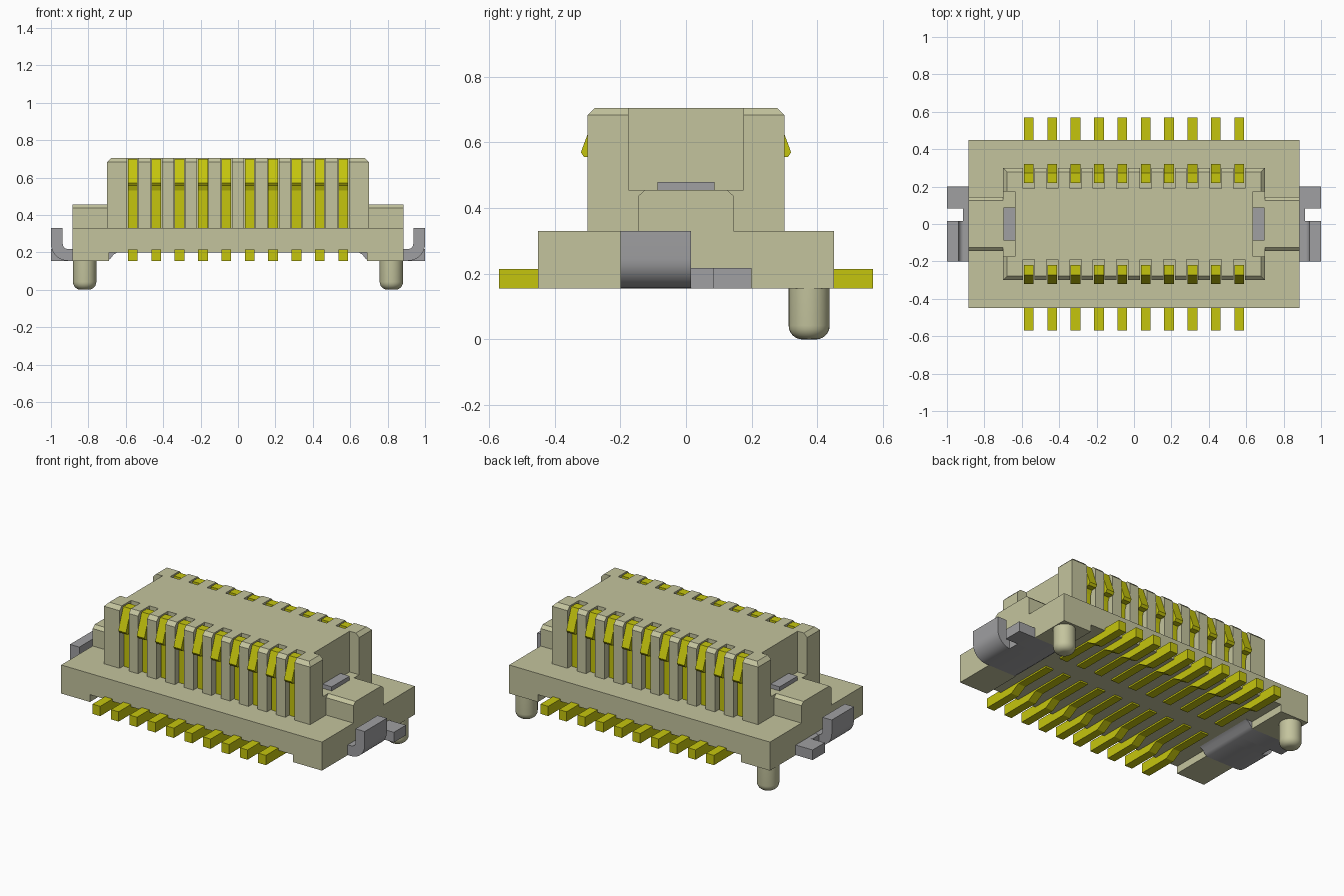
import bpy, bmesh, math
from mathutils import Matrix, Vector

cube = bpy.data.objects.get("Cube")
if cube:
    bpy.data.objects.remove(cube, do_unlink=True)


def material(name, rgb):
    m = bpy.data.materials.new(name)
    m.use_nodes = True
    m.diffuse_color = (*rgb, 1)
    m.node_tree.nodes["Principled BSDF"].inputs["Base Color"].default_value = (*rgb, 1)
    return m


BEIGE = material("beige plastic", (0.55, 0.55, 0.34))
GOLD = material("yellow metal", (0.56, 0.56, 0.004))
GREY = material("grey metal", (0.35, 0.35, 0.36))


def add_box(bm, x0, x1, y0, y1, z0, z1):
    mat = Matrix.Translation(((x0 + x1) / 2, (y0 + y1) / 2, (z0 + z1) / 2)) \
        @ Matrix.Diagonal((x1 - x0, y1 - y0, z1 - z0, 1))
    return bmesh.ops.create_cube(bm, size=1, matrix=mat)["verts"]


def add_prism(bm, points, a0, a1, axis):
    """Extrude a profile: axis 'x' takes (y, z) points, axis 'y' takes (x, z) points."""
    def place(p, a):
        return (a, p[0], p[1]) if axis == "x" else (p[0], a, p[1])
    face = bm.faces.new([bm.verts.new(place(p, a0)) for p in points])
    ext = bmesh.ops.extrude_face_region(bm, geom=[face])["geom"]
    verts = [v for v in ext if isinstance(v, bmesh.types.BMVert)]
    shift = Vector((a1 - a0, 0, 0)) if axis == "x" else Vector((0, a1 - a0, 0))
    bmesh.ops.translate(bm, verts=verts, vec=shift)


def finish(bm, name, mat, smooth=False):
    bmesh.ops.recalc_face_normals(bm, faces=bm.faces)
    mesh = bpy.data.meshes.new(name)
    bm.to_mesh(mesh)
    bm.free()
    if mat:
        mesh.materials.append(mat)
    ob = bpy.data.objects.new(name, mesh)
    bpy.context.collection.objects.link(ob)
    if smooth:
        activate(ob)
        bpy.ops.object.shade_smooth_by_angle(angle=math.radians(35))
    return ob


def activate(ob):
    bpy.ops.object.select_all(action="DESELECT")
    ob.select_set(True)
    bpy.context.view_layer.objects.active = ob


PITCH = [(i - 4.5) * 0.125 for i in range(10)]

# Base slab, with a foot under each corner
bm = bmesh.new()
add_box(bm, -0.885, 0.885, -0.45, 0.45, 0.2, 0.33)
finish(bm, "base", BEIGE)
for sx, side in ((1, "left"), (-1, "right")):
    for sy, end in ((-1, "front"), (1, "back")):
        bm = bmesh.new()
        add_box(bm, *sorted((sx * 0.69, sx * 0.885)), *sorted((sy * 0.2, sy * 0.45)), 0.155, 0.2)
        finish(bm, f"base_foot_{end}_{side}", BEIGE)

# Tower with chamfered top rim
bm = bmesh.new()
add_box(bm, -0.7, 0.7, -0.3, 0.3, 0.33, 0.705)
rim = [e for e in bm.edges if all(v.co.z > 0.7 for v in e.verts)]
bmesh.ops.bevel(bm, geom=rim, offset=0.022, segments=1, affect="EDGES")
tower = finish(bm, "tower", BEIGE)

# Contact slots and end notches cut out of the tower
bm = bmesh.new()
for x in PITCH:
    for s in (-1, 1):
        add_box(bm, x - 0.031, x + 0.031, *sorted((s * 0.19, s * 0.4)), 0.3, 0.8)
for s in (-1, 1):
    add_box(bm, *sorted((s * 0.635, s * 0.8)), -0.175, 0.175, 0.455, 0.8)
cutter = finish(bm, "slot_cutter", None)
cutter.hide_render = True
mod = tower.modifiers.new("slots", "BOOLEAN")
mod.operation, mod.solver, mod.object = "DIFFERENCE", "EXACT", cutter
activate(tower)
bpy.ops.object.modifier_apply(modifier=mod.name)
bpy.data.objects.remove(cutter, do_unlink=True)

# Contact: sprung upright blade plus solder tail
bm = bmesh.new()
blade = [(0.22, 0.25), (0.22, 0.7), (0.272, 0.7), (0.32, 0.57), (0.31, 0.555),
         (0.275, 0.555), (0.265, 0.53), (0.265, 0.25)]
tail = [(0.57, 0.155), (0.57, 0.215), (0.06, 0.215), (0.06, 0.19), (0.3, 0.19),
        (0.36, 0.155)]
add_prism(bm, blade, -0.026, 0.026, "x")
add_prism(bm, tail, -0.026, 0.026, "x")
first = finish(bm, "contact", GOLD)
contact_mesh = first.data
bpy.data.objects.remove(first)
for row, angle in (("back", 0), ("front", math.pi)):
    for i, x in enumerate(PITCH):
        ob = bpy.data.objects.new(f"contact_{row}_{i + 1}", contact_mesh)
        ob.location.x = x
        ob.rotation_euler.z = angle
        bpy.context.collection.objects.link(ob)


def arc(r, a0, a1, n=8):
    """Points of the bracket bend about its centre."""
    return [(0.91 + r * math.cos(math.radians(a0 + (a1 - a0) * i / n)),
             0.245 + r * math.sin(math.radians(a0 + (a1 - a0) * i / n))) for i in range(n + 1)]


inner_end = [(0.62, 0.215), (0.645, 0.2), (0.665, 0.188), (0.68, 0.168), (0.7, 0.155)]
upright = inner_end + arc(0.09, -90, 0) + [(1.0, 0.33), (0.937, 0.33)] + arc(0.027, 0, -90)

for s, side in ((1, "left"), (-1, "right")):
    # Metal bracket: bent upright, narrow web and flat tab
    bm = bmesh.new()
    add_prism(bm, upright, -0.2, 0.015, "y")
    for x_out, y0, y1 in ((0.915, 0.015, 0.083), (1.0, 0.083, 0.2)):
        add_prism(bm, inner_end + [(x_out, 0.155), (x_out, 0.217)], y0, y1, "y")
    bmesh.ops.scale(bm, vec=(s, 1, 1), verts=bm.verts)
    finish(bm, f"bracket_{side}", GREY, smooth=True)

    # Top of the metal showing in the end notch
    bm = bmesh.new()
    add_box(bm, *sorted((s * 0.635, s * 0.697)), -0.087, 0.087, 0.44, 0.48)
    finish(bm, f"bracket_top_{side}", GREY)

    # Chamfered shoulder beside the tower
    bm = bmesh.new()
    shoulder = [(-0.145, 0.33), (0.145, 0.33), (0.145, 0.437), (0.125, 0.455),
                (-0.125, 0.455), (-0.145, 0.437)]
    add_prism(bm, shoulder, s * 0.7, s * 0.885, "x")
    finish(bm, f"shoulder_{side}", BEIGE)

    # Locating peg with rounded tip
    bm = bmesh.new()
    bmesh.ops.create_cone(bm, cap_ends=True, segments=32, radius1=0.0625, radius2=0.0625,
                          depth=0.22, matrix=Matrix.Translation((s * 0.82, 0.375, 0.11)))
    tip = [e for e in bm.edges if all(v.co.z < 0.01 for v in e.verts)]
    bmesh.ops.bevel(bm, geom=tip, offset=0.042, segments=6, profile=0.5, affect="EDGES")
    finish(bm, f"peg_{side}", BEIGE, smooth=True)
